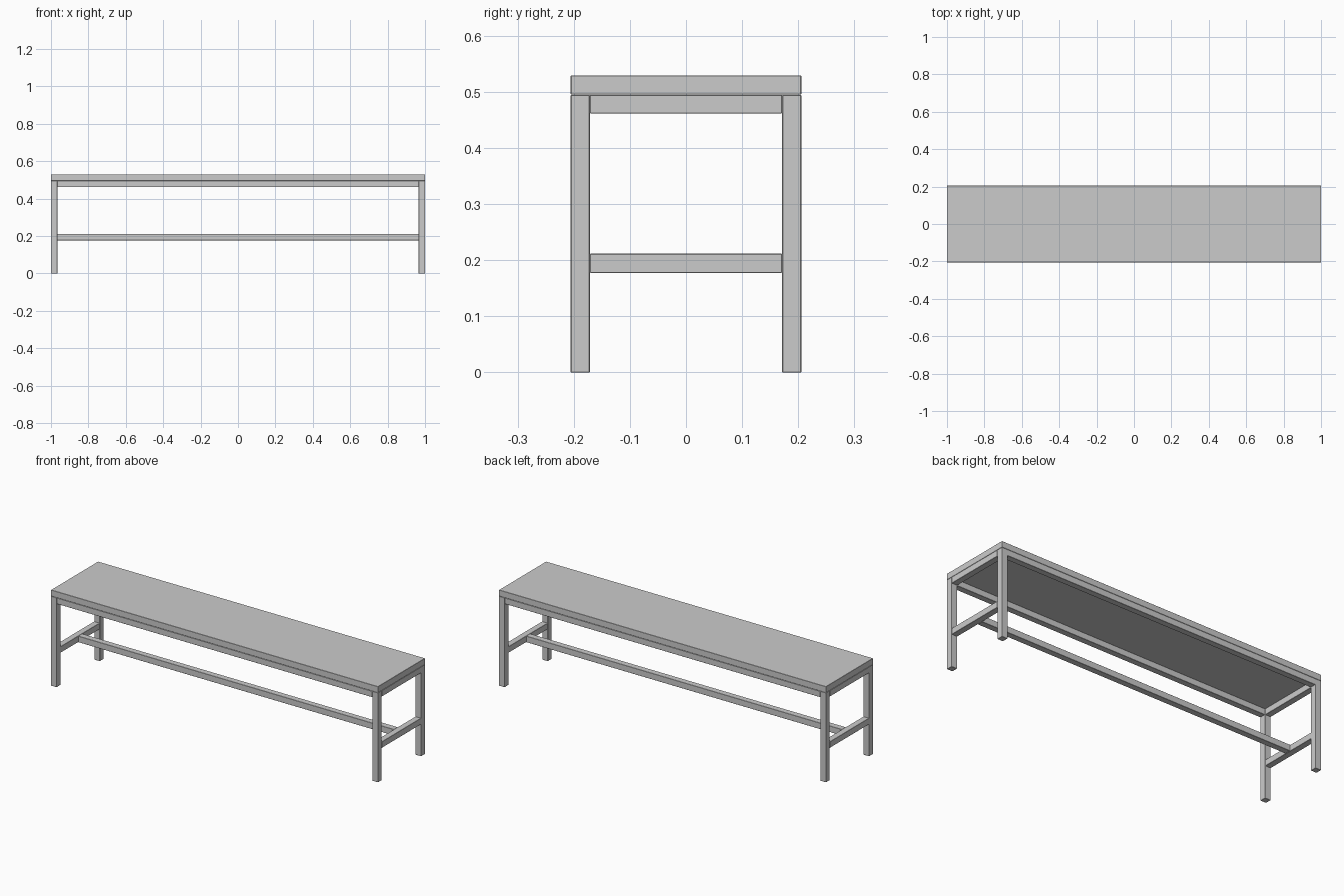
import bpy

if "Cube" in bpy.data.objects:
    bpy.data.objects.remove(bpy.data.objects["Cube"])

L, W, T = 1.0, 0.2055, 0.034      # half length, half width, bar thickness
SEAT_Z, TOP_Z = 0.4955, 0.5295
GAP = 0.0007                      # hairline joint between parts


def bar(name, x, y, z):
    """Box spanning the given (min, max) ranges, with slightly eased edges."""
    spans = (x, y, z)
    bpy.ops.mesh.primitive_cube_add(size=1, location=[(a + b) / 2 for a, b in spans])
    ob = bpy.context.object
    ob.name = name
    ob.scale = [b - a for a, b in spans]
    bpy.ops.object.transform_apply(location=False, rotation=False, scale=True)
    bevel = ob.modifiers.new("eased_edges", 'BEVEL')
    bevel.width = 0.001
    bevel.segments = 1
    return ob


def side(s, outer):
    """Range of one bar thickness flush with the outer face on side s."""
    return tuple(sorted((s * outer, s * (outer - T))))


# Seat slab
bar("seat", (-L, L), (-W, W), (SEAT_Z, TOP_Z))

in_x, in_y = L - T - GAP, W - T - GAP
apron_z = (SEAT_Z - T, SEAT_Z - GAP)
stretcher_z = (0.1775, 0.1775 + T)

# Legs at the four corners
for sx, xn in ((-1, "left"), (1, "right")):
    for sy, yn in ((-1, "front"), (1, "back")):
        bar(f"{yn}_{xn}_leg", side(sx, L), side(sy, W), (0, SEAT_Z - GAP))

# End aprons and end stretchers
for sx, xn in ((-1, "left"), (1, "right")):
    bar(f"{xn}_apron", side(sx, L), (-in_y, in_y), apron_z)
    bar(f"{xn}_stretcher", side(sx, L), (-in_y, in_y), stretcher_z)

# Long aprons
for sy, yn in ((-1, "front"), (1, "back")):
    bar(f"{yn}_apron", (-in_x, in_x), side(sy, W), apron_z)

# Central long stretcher
bar("centre_stretcher", (-in_x, in_x), (-T / 2, T / 2), stretcher_z)
